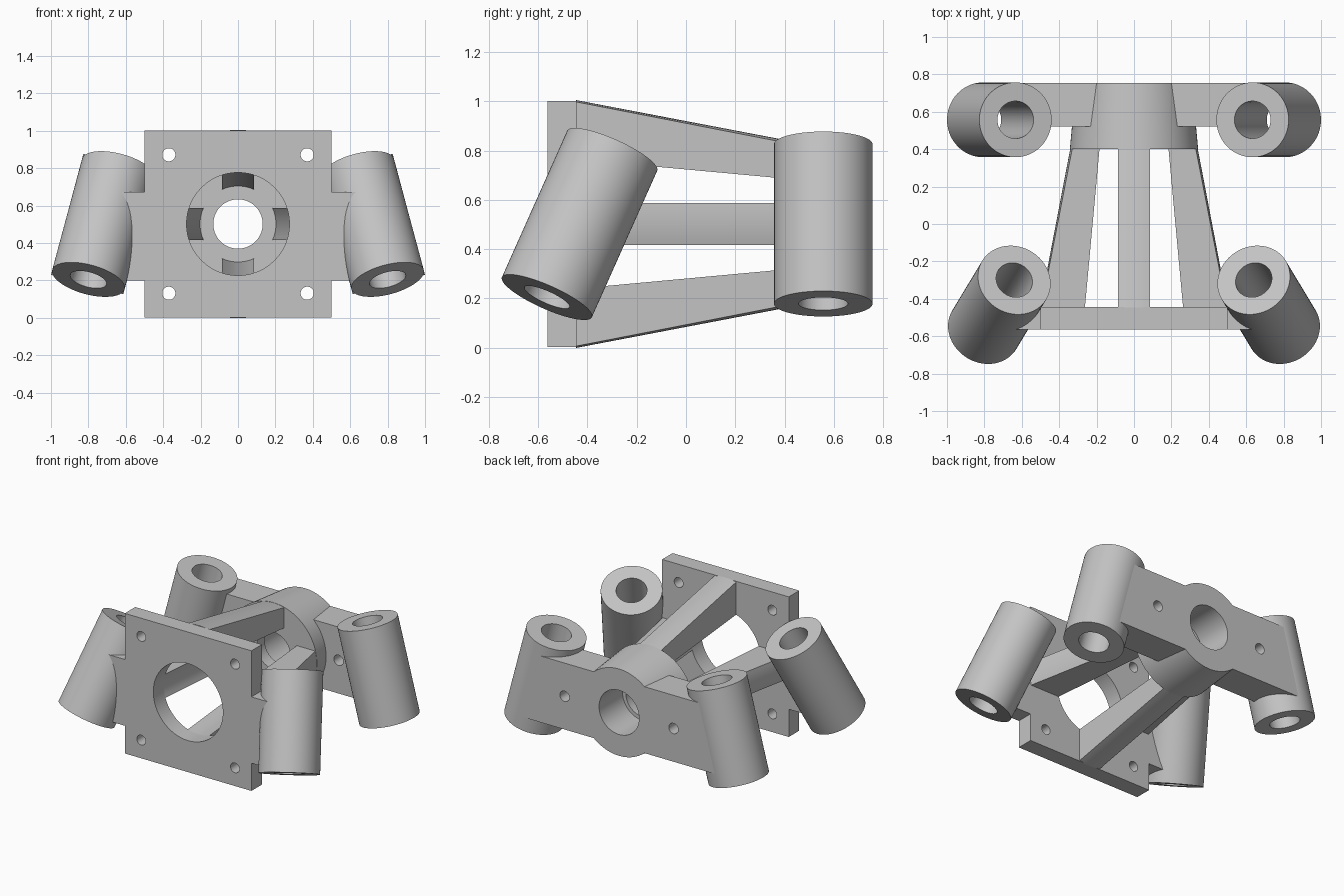
import bpy, bmesh, math
from mathutils import Vector, Matrix

cube = bpy.data.objects.get("Cube")
if cube:
    bpy.data.objects.remove(cube, do_unlink=True)

grey = bpy.data.materials.new("plain_grey")
grey.use_nodes = True
COLOR = (0.55, 0.55, 0.55, 1)
grey.diffuse_color = COLOR
grey.node_tree.nodes["Principled BSDF"].inputs["Base Color"].default_value = COLOR

MID = 0.502                      # height of the main axis
FRONT, INNER = -0.563, -0.445    # front plate faces
HUB, BACK = 0.4, 0.755           # hub faces


def finish(name, bm):
    bmesh.ops.recalc_face_normals(bm, faces=bm.faces)
    mesh = bpy.data.meshes.new(name)
    bm.to_mesh(mesh)
    bm.free()
    mesh.materials.append(grey)
    obj = bpy.data.objects.new(name, mesh)
    bpy.context.collection.objects.link(obj)
    return obj


def activate(obj):
    bpy.ops.object.select_all(action='DESELECT')
    obj.select_set(True)
    bpy.context.view_layer.objects.active = obj


def smooth(obj):
    activate(obj)
    bpy.ops.object.shade_smooth_by_angle(angle=math.radians(30))


def loft(name, rings, closed=False):
    """Skin matching rings of points; cap the ends unless closed."""
    bm = bmesh.new()
    loops = [[bm.verts.new(p) for p in ring] for ring in rings]
    n = len(loops[0])
    pairs = list(zip(loops, loops[1:]))
    if closed:
        pairs.append((loops[-1], loops[0]))
    else:
        bm.faces.new(loops[0])
        bm.faces.new(loops[-1])
    for a, b in pairs:
        for i in range(n):
            j = (i + 1) % n
            bm.faces.new((a[i], a[j], b[j], b[i]))
    return finish(name, bm)


def prism(name, outline, y0, y1):
    return loft(name, [[(x, y, z) for x, z in outline] for y in (y0, y1)])


def lathe(name, profile, origin, axis, segs=72):
    """Spin a closed (radius, distance) profile round an axis."""
    place = Matrix.Translation(origin) @ Vector(axis).to_track_quat('Z', 'Y').to_matrix().to_4x4()
    rings = []
    for k in range(segs):
        a = math.tau * k / segs
        rings.append([place @ Vector((r * math.cos(a), r * math.sin(a), d)) for r, d in profile])
    return loft(name, rings, closed=True)


def rod(radius, centre, axis, length):
    """Solid round cutter."""
    bm = bmesh.new()
    place = Matrix.Translation(centre) @ Vector(axis).to_track_quat('Z', 'Y').to_matrix().to_4x4()
    bmesh.ops.create_cone(bm, cap_ends=True, segments=64, radius1=radius, radius2=radius,
                          depth=length, matrix=place)
    obj = finish("cutter", bm)
    obj.hide_render = True
    return obj


def cut(obj, cutters):
    for c in cutters:
        mod = obj.modifiers.new("hole", 'BOOLEAN')
        mod.operation, mod.solver, mod.object = 'DIFFERENCE', 'EXACT', c
        activate(obj)
        bpy.ops.object.modifier_apply(modifier=mod.name)
        bpy.data.objects.remove(c, do_unlink=True)
    smooth(obj)


# Tilted tubes, two at the front and two at the back
LENGTH, OUTER, BORE = 0.67, 0.2, 0.1
tubes = {}
for s, side in ((1, "left"), (-1, "right")):
    for end, y, lean in (("front", -0.432, 0.265), ("back", 0.557, 0)):
        centre = Vector((s * 0.72, y, MID))
        dx = -0.16 if lean else -0.173
        dz = math.sqrt(LENGTH ** 2 - dx ** 2 - lean ** 2)
        axis = Vector((s * dx, lean, dz)).normalized()
        h = LENGTH / 2
        tube = lathe(f"{end}_tube_{side}",
                     [(BORE, -h), (OUTER, -h), (OUTER, h), (BORE, h)], centre, axis)
        smooth(tube)
        tubes[end, s] = (centre, axis)


def bore(end, s):
    centre, axis = tubes[end, s]
    return rod(BORE, centre, axis, LENGTH + 0.2)


# Front plate with side tabs, large opening and bolt holes
half = [(0.5, 0.002), (0.5, 0.2), (0.64, 0.2), (0.64, 0.673), (0.5, 0.673), (0.5, 1.002)]
plate = prism("front_plate", half + [(-x, z) for x, z in reversed(half)], FRONT, INNER)
holes = [rod(0.275, (0, FRONT, MID), (0, 1, 0), 0.4)]
for s in (1, -1):
    holes += [rod(0.035, (s * 0.37, FRONT, MID + t * 0.37), (0, 1, 0), 0.4) for t in (1, -1)]
    holes.append(bore("front", s))
cut(plate, holes)

# Tapered hub with a stepped bore
hub = lathe("hub", [(0.132, HUB), (0.343, HUB), (0.31, BACK), (0.158, BACK),
                    (0.158, 0.49), (0.132, 0.49)], (0, 0, MID), (0, 1, 0))
smooth(hub)

# Back arms reaching from the hub to the tube axes
ARM = 0.237
for s, side in ((1, "left"), (-1, "right")):
    outline = [(0.18, MID - ARM), (0.783, MID - ARM), (0.657, MID + ARM), (0.18, MID + ARM)]
    arm = prism(f"back_arm_{side}", [(s * x, z) for x, z in outline], 0.52, BACK)
    cut(arm, [rod(0.037, (s * 0.43, 0.64, MID), (0, 1, 0), 0.5), bore("back", s)])

# Four ribs shaped as slices of a hollow cone
WIDTH, STEPS = 0.085, 8
offsets = [WIDTH * (2 * i / STEPS - 1) for i in range(STEPS + 1)]


def section(y, inner, outer, turn):
    pts = [(x, y, math.sqrt(outer ** 2 - x * x)) for x in offsets]
    pts += [(x, y, math.sqrt(inner ** 2 - x * x)) for x in reversed(offsets)]
    place = Matrix.Translation((0, 0, MID)) @ Matrix.Rotation(turn, 4, 'Y')
    return [place @ Vector(p) for p in pts]


for k, side in enumerate(("top", "left", "bottom", "right")):
    turn = k * math.pi / 2
    rib = loft(f"{side}_rib", [section(INNER - 0.002, 0.276, 0.503, turn),
                               section(HUB + 0.002, 0.203, 0.341, turn)])
    smooth(rib)
